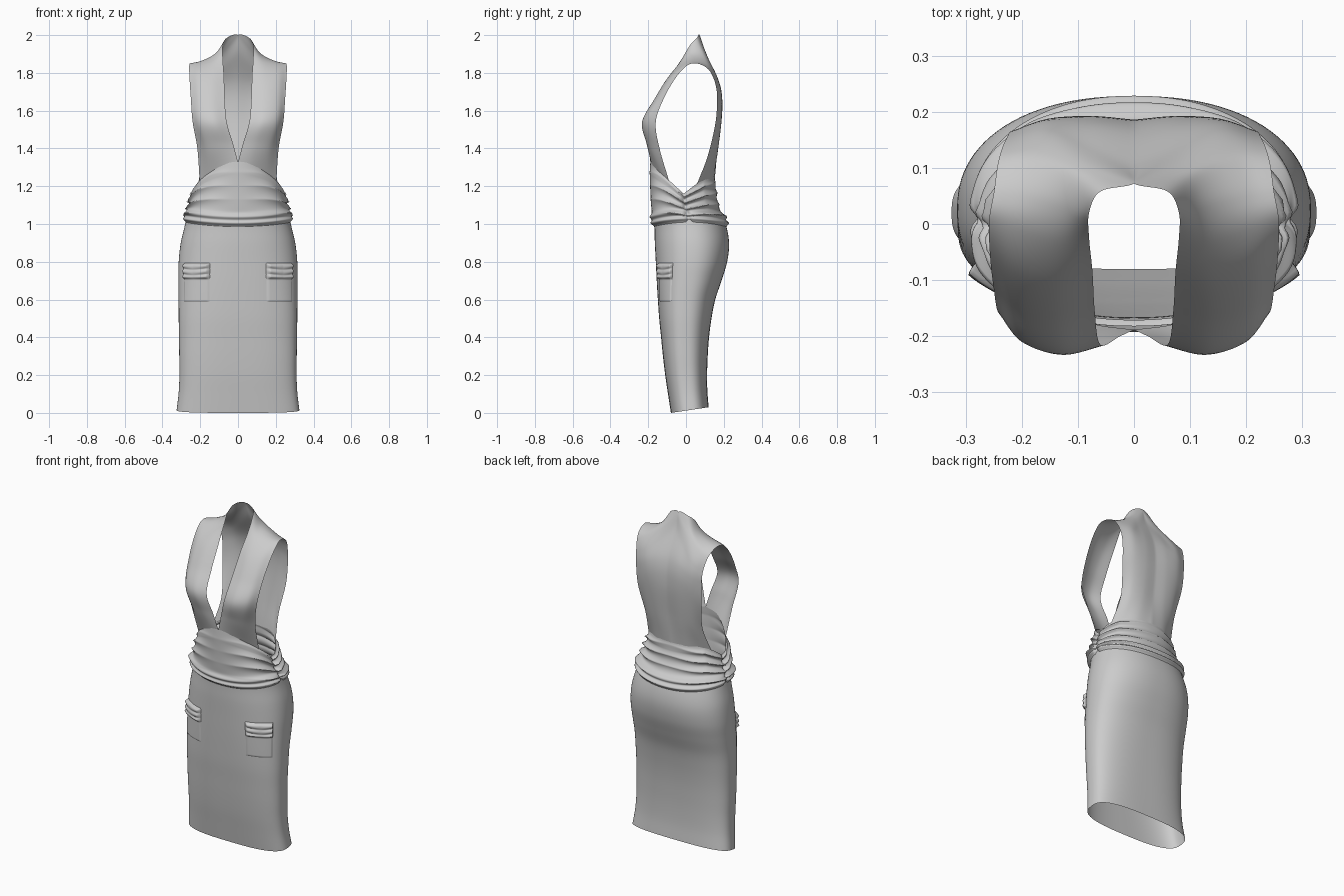
import bpy, bmesh
from math import sin, cos, pi, exp, radians
from mathutils import Vector

if "Cube" in bpy.data.objects:
    bpy.data.objects.remove(bpy.data.objects["Cube"])

# Body cross-sections every 0.1 in z: half width, front y, back y
BODY = [Vector(p) for p in (
    (.325, -.08, .12), (.314, -.095, .113), (.310, -.11, .112), (.311, -.122, .115),
    (.312, -.132, .122), (.314, -.142, .135), (.314, -.149, .155), (.315, -.155, .188),
    (.314, -.160, .218), (.303, -.165, .228), (.280, -.168, .210), (.262, -.180, .170),
    (.232, -.185, .155), (.187, -.188, .150), (.180, -.190, .150))]


def spline(pts, t):
    """Catmull-Rom through evenly spaced points, t in point units."""
    last = len(pts) - 1
    i = max(0, min(int(t), last - 1))
    f = t - i
    b, c = pts[i], pts[i + 1]
    a = pts[i - 1] if i > 0 else b * 2 - c
    d = pts[i + 2] if i + 2 <= last else c * 2 - b
    return (b * 2 + (c - a) * f + (a * 2 - b * 5 + c * 4 - d) * f ** 2
            + (b * 3 - a - c * 3 + d) * f ** 3) * .5


def surf(th, z, off=0.0):
    """Point on the body at angle th (front is -90 degrees) and height z."""
    a, yf, yb = spline(BODY, z * 10)
    n = max(2.2, 2.9 - .7 * z)
    c, s = cos(th), sin(th)
    k = (abs(c) ** n + abs(s) ** n) ** (-1 / n)
    x = (a + off) * c * k
    y = (yf + yb) / 2 + ((yb - yf) / 2 + off) * s * k
    return Vector((x, y, z + max(0, 1 - z / .3) * (.015 + .15 * (y - .02))))


def grid(name, fn, nu, nv, wrap=False, mirror=False):
    """Smooth sheet from fn(u, v), optionally closed in u or mirrored in x."""
    bm = bmesh.new()
    cols = nu if wrap else nu + 1
    vs = [[bm.verts.new(fn(i / nu, j / nv)) for i in range(cols)] for j in range(nv + 1)]
    for j in range(nv):
        for i in range(nu):
            k = (i + 1) % cols
            bm.faces.new((vs[j][i], vs[j][k], vs[j + 1][k], vs[j + 1][i]))
    for f in bm.faces:
        f.smooth = True
    me = bpy.data.meshes.new(name)
    bm.to_mesh(me)
    bm.free()
    ob = bpy.data.objects.new(name, me)
    bpy.context.collection.objects.link(ob)
    if mirror:
        m = ob.modifiers.new("Mirror", 'MIRROR')
        m.merge_threshold = .0005
    return ob


# Skirt tube
grid("skirt", lambda u, v: surf(u * 2 * pi, v * 1.035), 112, 60, wrap=True)


# Gathered waist with dipping sides, pleats radiating from the side seams
def top(th):
    s = sin(th)
    return 1.16 + (.17 * -s if s < 0 else .08 * min(1, s * 1.6))


def waist_point(u, t):
    th = u * 2 * pi
    c, s = cos(th), sin(th)
    low = .985 + .025 * c * c
    z = low + (top(th) - low) * t
    h = z - low
    rolls = .018 * exp(-((h - .02) / .012) ** 2) + .016 * exp(-((h - .052) / .014) ** 2)
    weight = (.03 if s < 0 else .35) + .65 * abs(c) ** 1.6
    wave = 1 - 2 * abs(sin(pi * (4.5 * t + .25 * sin(3 * th) * t))) ** .8
    pleat = .013 * weight * wave * min(1, 5 * (1 - t)) * min(1, t * 4)
    seam_d = min(abs(u), abs(u - .5), abs(u - 1)) * 2 * pi
    pinch = .016 * exp(-(seam_d / .07) ** 2)
    base = .005 * min(1, t * 8) * min(1, 6 * (1 - t))
    return surf(th, z, base + rolls + pleat - pinch)


grid("gathered_waist", waist_point, 160, 64, wrap=True)

# Bodice half: rows run up the front strap, over the shoulder, down the back;
# each row goes from neck edge to armhole edge
FRONT = (
    ((.025, -.200, 1.42), (.100, -.207, 1.42), (.165, -.188, 1.41), (.215, -.140, 1.40)),
    ((.060, -.215, 1.54), (.130, -.232, 1.54), (.200, -.210, 1.54), (.240, -.160, 1.54)),
    ((.070, -.155, 1.66), (.140, -.168, 1.66), (.205, -.155, 1.66), (.250, -.115, 1.67)),
    ((.074, -.085, 1.78), (.140, -.100, 1.77), (.210, -.080, 1.78), (.257, -.050, 1.78)),
    ((.080, -.025, 1.87), (.138, -.030, 1.85), (.210, -.008, 1.845), (.258, .008, 1.84)))
BACK = (
    ((.080, .020, 1.945), (.125, .030, 1.895), (.200, .050, 1.862), (.250, .055, 1.85)),
    ((.060, .058, 1.985), (.108, .080, 1.910), (.185, .105, 1.850), (.243, .105, 1.83)),
    ((0, .072, 2.0), (.080, .100, 1.91), (.165, .137, 1.825), (.235, .135, 1.795)),
    ((0, .100, 1.91), (.078, .135, 1.84), (.155, .168, 1.77), (.225, .157, 1.735)),
    ((0, .170, 1.75), (.080, .182, 1.73), (.155, .186, 1.69), (.220, .165, 1.66)),
    ((0, .186, 1.60), (.080, .192, 1.60), (.150, .183, 1.57), (.213, .155, 1.53)),
    ((0, .167, 1.40), (.080, .170, 1.40), (.145, .152, 1.38), (.192, .115, 1.36)))


def waist_row(angles):
    return [surf(radians(d), top(radians(d)) - .004) for d in angles]


ROWS = ([waist_row((-90, -66, -45, -25))]
        + [[Vector(p) for p in row] for row in FRONT + BACK]
        + [waist_row((90, 65, 45, 25))])


def bodice_point(u, v):
    cols = [spline([r[k] for r in ROWS], v * (len(ROWS) - 1)) for k in range(4)]
    p = spline(cols, u * 3)
    p.x = max(0, p.x)
    if u == 0 and p.x < .002:
        p.x = 0
    return p


grid("bodice", bodice_point, 24, 104, mirror=True)


# Hip pockets: flat pouch below a puffed, creased flap
def pocket_point(u, v):
    th = radians(-63 + 33 * u)
    z = .585 + .21 * v
    edge = min(1, u * 14, (1 - u) * 14, v * 24, (1 - v) * 20)
    off = .005
    if v > .58:
        f = (v - .58) / .42
        crease = abs(sin(pi * (3 * f + .25 * sin(pi * u))))
        off += min(1, f * 8) * (.006 + .010 * crease * (.4 + .6 * abs(2 * u - 1)))
    return surf(th, z, off * edge - .001)


grid("hip_pocket", pocket_point, 36, 56, mirror=True)
